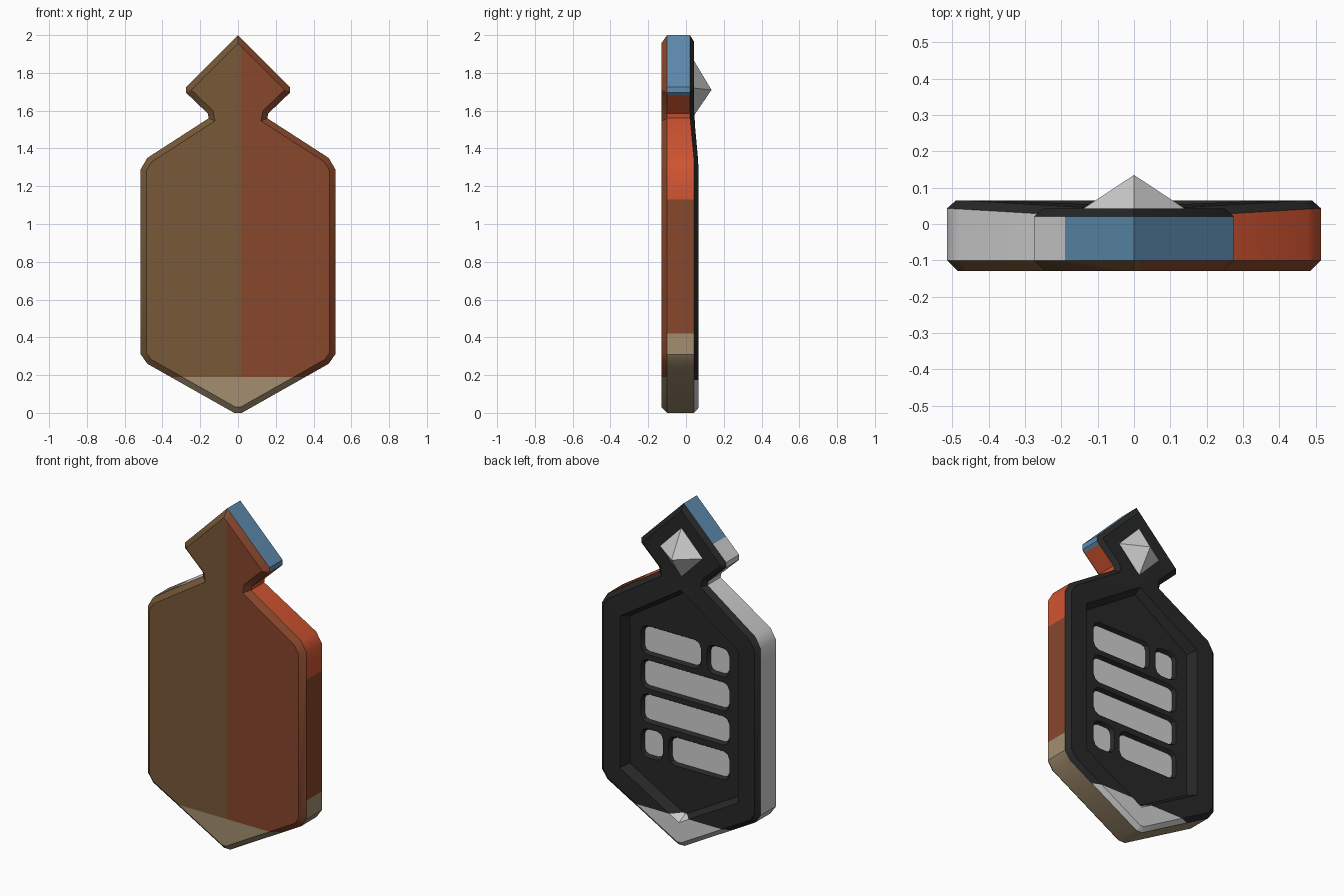
import bpy, bmesh
from math import radians
from mathutils import Vector

cube = bpy.data.objects.get("Cube")
if cube:
    bpy.data.objects.remove(cube)


# Flat colours, given as display hex and converted to linear
def material(name, code):
    def linear(pair):
        c = int(pair, 16) / 255
        return c / 12.92 if c < 0.04 else ((c + 0.055) / 1.055) ** 2.4
    colour = [linear(code[i:i + 2]) for i in (0, 2, 4)] + [1]
    mat = bpy.data.materials.new(name)
    mat.use_nodes = True
    mat.diffuse_color = colour
    bsdf = mat.node_tree.nodes["Principled BSDF"]
    bsdf.inputs["Base Color"].default_value = colour
    bsdf.inputs["Roughness"].default_value = 0.8
    return mat


brown = material("brown", "785837")
rust = material("rust brown", "88472C")
tan = material("tan", "A38F70")
orange = material("burnt orange", "D05431")
blue = material("steel blue", "5E8CAE")
grey = material("light grey", "CFCFCF")
black = material("charcoal", "272727")
palette = [brown, rust, tan, orange, blue, grey, black]
BROWN, RUST, TAN, ORANGE, BLUE, GREY, BLACK = range(len(palette))


def finish(bm, name, mats):
    bmesh.ops.recalc_face_normals(bm, faces=bm.faces[:])
    mesh = bpy.data.meshes.new(name)
    bm.to_mesh(mesh)
    bm.free()
    for m in mats:
        mesh.materials.append(m)
    mesh.shade_smooth()
    mesh.set_sharp_from_angle(angle=radians(32))
    obj = bpy.data.objects.new(name, mesh)
    bpy.context.collection.objects.link(obj)


def mirrored(half):
    """Close a right-hand profile, listed top to bottom, across x = 0."""
    return half + [(-x, z) for x, z in reversed(half) if x > 0]


def inset(points, d):
    """Move every side of a clockwise outline inwards by d."""
    out = []
    for i, p in enumerate(points):
        p = Vector(p)
        a = (p - Vector(points[i - 1])).normalized()
        b = (Vector(points[(i + 1) % len(points)]) - p).normalized()
        na, nb = Vector((a.y, -a.x)), Vector((b.y, -b.x))
        out.append(tuple(p + (na + nb) * d / (1 + na.dot(nb))))
    return out


def back_y(z):
    """Depth of the back rim: thick body, sloping shoulder, thin head."""
    t = min(max((z - 1.33) / 0.24, 0), 1)
    return 0.065 - 0.022 * t


def slot_outline(x0, x1, z, h=0.0725, r=0.03):
    """Clockwise rectangle with softened corners."""
    k = r * 0.3
    corners = ((x1, z + h, 1, 1), (x1, z - h, 1, -1),
               (x0, z - h, -1, -1), (x0, z + h, -1, 1))
    points = []
    for x, y, sx, sy in corners:
        arc = [(x - sx * r, y), (x - sx * k, y - sy * k), (x, y - sy * r)]
        points += arc if sx == sy else arc[::-1]
    return points


# Main shell: bevelled front, straight sides, bevelled back with a recess
outline = mirrored([(0, 2), (0.275, 1.725), (0.275, 1.695), (0.16, 1.585),
                    (0.155, 1.56), (0.48, 1.35), (0.515, 1.29),
                    (0.515, 0.31), (0.48, 0.26), (0.02, 0)])
recess = mirrored([(0, 1.5), (0.385, 1.25), (0.385, 0.358), (0, 0.14)])
PANEL_Y, SLOT_Y = 0.008, -0.012
bm = bmesh.new()


def ring(points, depth):
    return [bm.verts.new((x, depth(z), z)) for x, z in points]


def bridge(a, b, region):
    for i in range(len(a)):
        j = (i + 1) % len(a)
        bm.faces.new((a[i], a[j], b[j], b[i])).material_index = region


FRONT, SIDE, BACK, SLOT = range(4)


def fill_between(rings):
    """Fill the back-facing area inside the first ring, around the others."""
    edges = [bm.edges.get((r[i - 1], r[i])) or bm.edges.new((r[i - 1], r[i]))
             for r in rings for i in range(len(r))]
    filled = bmesh.ops.triangle_fill(bm, use_beauty=True, edges=edges, normal=(0, 1, 0))
    for f in filled["geom"]:
        if isinstance(f, bmesh.types.BMFace):
            f.material_index = BACK


front_cap = ring(inset(outline, 0.03), lambda z: -0.13)
front_edge = ring(outline, lambda z: -0.10)
back_edge = ring(outline, lambda z: back_y(z) - 0.022)
back_cap = ring(inset(outline, 0.025), back_y)
lip = ring(recess, back_y)
floor = ring(inset(recess, 0.025), lambda z: PANEL_Y)
bm.faces.new(front_cap).material_index = FRONT
bridge(front_cap, front_edge, FRONT)
bridge(front_edge, back_edge, SIDE)
bridge(back_edge, back_cap, BACK)
bridge(lip, floor, BACK)
fill_between([back_cap, lip])

# Four rows of sunken slots in the recessed panel
slots = [(-0.09, 0.275, 1.125), (-0.275, -0.155, 1.125),
         (-0.275, 0.275, 0.925), (-0.275, 0.275, 0.725),
         (0.155, 0.275, 0.52), (-0.275, 0.095, 0.52)]
openings = []
for s in slots:
    bottom = slot_outline(*s)
    low = ring(bottom, lambda z: SLOT_Y)
    openings.append(ring(inset(bottom, -0.012), lambda z: PANEL_Y))
    bridge(openings[-1], low, BACK)
    bm.faces.new(low).material_index = SLOT
fill_between([floor] + openings)


# Cut the colour borders into the faces of each region
def cut(region, co, no):
    faces = [f for f in bm.faces if f.material_index == region]
    geom = set(faces)
    for f in faces:
        geom.update(f.edges, f.verts)
    bmesh.ops.bisect_plane(bm, geom=list(geom), plane_co=co, plane_no=no, dist=0.0001)


cut(FRONT, (0.015, 0, 0), (1, 0, 0))
cut(FRONT, (0, 0, 0.19), (0, 0, 1))
cut(BACK, (0, 0, 0.175), (0, 0, 1))
for z in (0.42, 1.13, 1.68):
    cut(SIDE, (0, 0, z), (0, 0, 1))
cut(SIDE, (-0.19, 0, 0), (1, 0, 0))

for f in bm.faces:
    c = f.calc_center_median()
    if f.material_index == FRONT:
        f.material_index = TAN if c.z < 0.19 else BROWN if c.x < 0.015 else RUST
    elif f.material_index == SLOT:
        f.material_index = GREY
    elif f.material_index == BACK:
        f.material_index = GREY if c.z < 0.175 else BLACK
    elif c.z > 1.68 and c.x > -0.19:
        f.material_index = BLUE
    elif c.x < 0:
        f.material_index = TAN if c.z < 0.28 else GREY
    else:
        f.material_index = TAN if c.z < 0.42 else RUST if c.z < 1.13 else ORANGE
finish(bm, "body_shell", palette)

# Four-sided gem on the back of the head
bm = bmesh.new()
base = [bm.verts.new((x, 0.036, z)) for x, z in
        ((0, 1.875), (0.15, 1.72), (0, 1.565), (-0.15, 1.72))]
tip = bm.verts.new((0, 0.135, 1.71))
bm.faces.new(base)
for i in range(4):
    bm.faces.new((base[i - 1], base[i], tip))
finish(bm, "head_gem", [grey])
